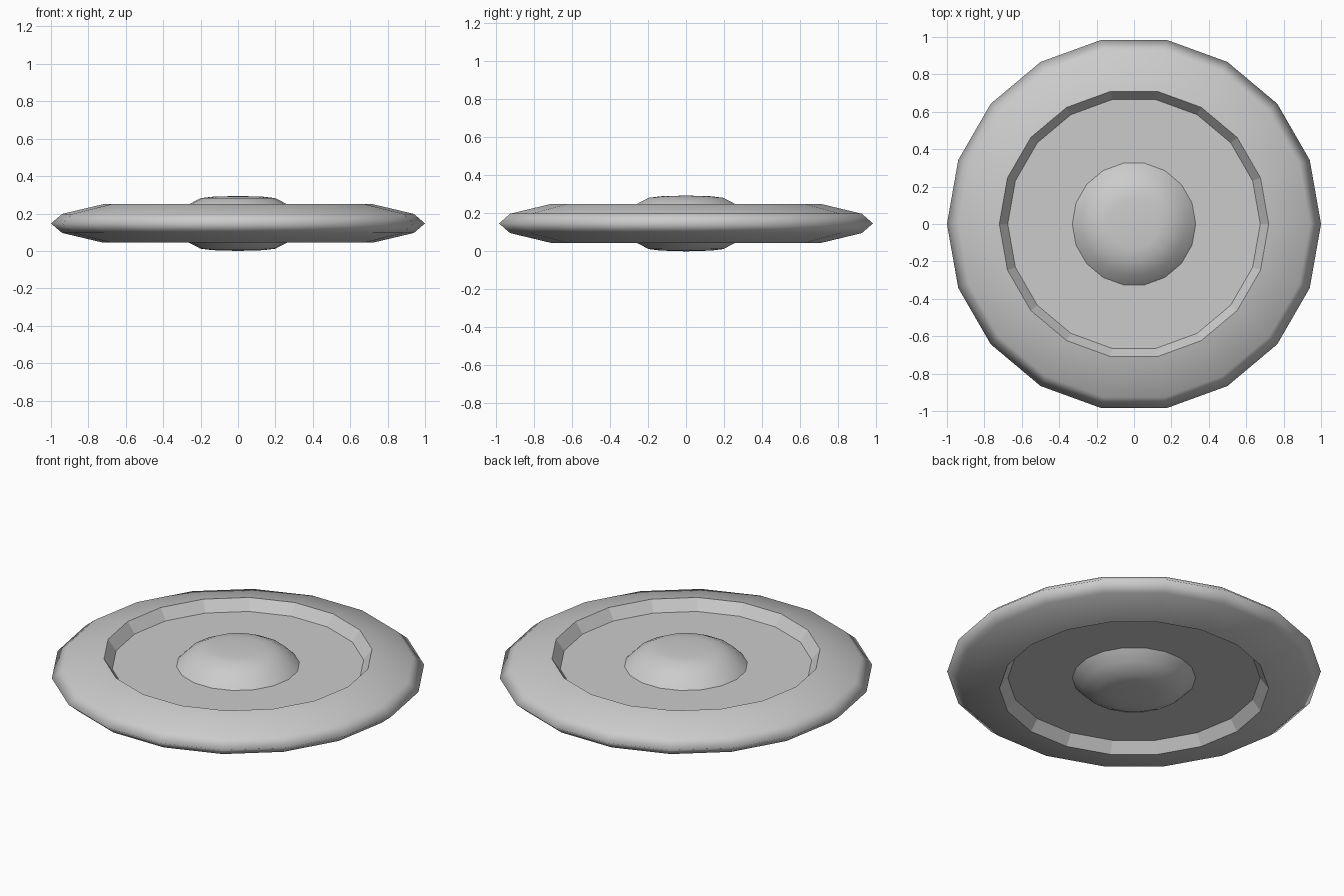
import bpy, bmesh
from math import cos, sin, pi

if "Cube" in bpy.data.objects:
    bpy.data.objects.remove(bpy.data.objects["Cube"])

SIDES = 18
MID = 0.147   # height of the mirror plane


def lathe(name, profile, smooth, mirror=True):
    """Spin (radius, z) points around z, reflecting the result below MID."""
    bm = bmesh.new()
    rings = []
    for r, z in profile:
        if r == 0:
            rings.append([bm.verts.new((0, 0, z - MID))])
        else:
            rings.append([bm.verts.new((r * cos(2 * pi * i / SIDES),
                                        r * sin(2 * pi * i / SIDES), z - MID))
                          for i in range(SIDES)])
    # profiles run from outside to inside, so faces point up and out
    for a, b in zip(rings, rings[1:]):
        for i in range(SIDES):
            j = (i + 1) % SIDES
            corners = [a[i], a[j], b[0]] if len(b) == 1 else [a[i], a[j], b[j], b[i]]
            bm.faces.new(corners).smooth = smooth
    me = bpy.data.meshes.new(name)
    bm.to_mesh(me)
    bm.free()
    ob = bpy.data.objects.new(name, me)
    bpy.context.collection.objects.link(ob)
    ob.location.z = MID
    if mirror:
        m = ob.modifiers.new("Mirror", 'MIRROR')
        m.use_axis = (False, False, True)
        m.merge_threshold = 0.0005
    return ob


# Rounded outer tyre, both halves joined at the widest line
lathe("tyre", [(1.0, MID), (0.94, 0.198), (0.72, 0.25)], True)

# Faceted sloping wall stepping down to the disc
lathe("rim_wall", [(0.72, 0.25), (0.675, 0.188)], False)

# Flat recessed wheel disc
lathe("wheel_disc", [(0.675, 0.188), (0.33, 0.188)], False)

# Domed hub caps with flat tops
lathe("hub_cap", [(0.33, 0.188), (0.275, 0.243), (0.2, 0.282),
                  (0.135, 0.29), (0, 0.294)], True)
